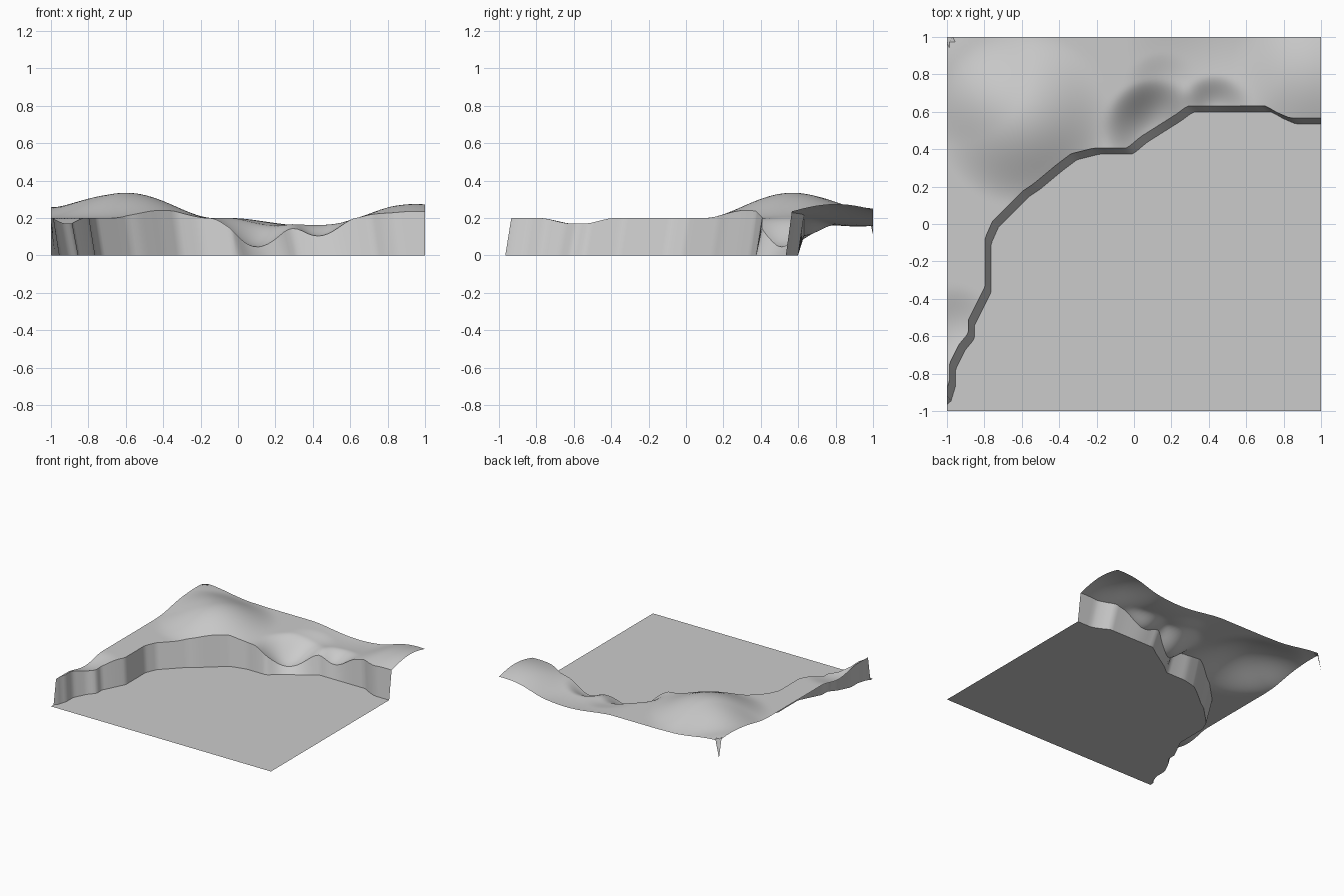
import bpy, bmesh, math
from mathutils import Vector

if "Cube" in bpy.data.objects:
    bpy.data.objects.remove(bpy.data.objects["Cube"])

stone = bpy.data.materials.new("plain grey")
stone.diffuse_color = (0.6, 0.6, 0.6, 1)
stone.use_nodes = True
stone.node_tree.nodes["Principled BSDF"].inputs["Base Color"].default_value = (0.6, 0.6, 0.6, 1)

# Course of the cliff: west part up to the bend, then east part
BEND = (-0.58, 0.16)
WEST = [(-1, -0.95), (-0.97, -0.85), (-0.97, -0.76), (-0.92, -0.66), (-0.87, -0.6),
        (-0.87, -0.53), (-0.82, -0.43), (-0.78, -0.35), (-0.78, -0.09), (-0.74, 0), BEND]
EAST = [BEND, (-0.52, 0.2), (-0.4, 0.3), (-0.32, 0.36), (-0.2, 0.39), (-0.02, 0.39),
        (0.05, 0.45), (0.24, 0.57), (0.3, 0.615), (0.72, 0.615), (0.78, 0.58),
        (0.85, 0.55), (1, 0.55)]

# Hills and hollows: x, y, radius, height
BUMPS = [(-0.6, 0.57, 0.47, 0.135), (-1, 0.87, 0.45, 0.06), (0.95, 0.8, 0.42, 0.075),
         (0.4, 0.92, 0.45, -0.045), (0.11, 0.5, 0.28, -0.155), (0.43, 0.6, 0.2, -0.085),
         (0.15, 0.72, 0.2, -0.025), (-0.96, -0.56, 0.23, -0.037)]


def height(x, y):
    z = 0.2
    for bx, by, r, h in BUMPS:
        u = ((x - bx) ** 2 + (y - by) ** 2) / r ** 2
        if u < 1:
            z += h * (1 - u) ** 2
    return z


def resample(path, n):
    """Evenly spaced points along a polyline."""
    pts = [Vector(p) for p in path]
    lengths = [(b - a).length for a, b in zip(pts, pts[1:])]
    out = []
    for k in range(n + 1):
        d, i = sum(lengths) * k / n, 0
        while i < len(lengths) - 1 and d > lengths[i]:
            d -= lengths[i]
            i += 1
        out.append(pts[i].lerp(pts[i + 1], min(1, d / lengths[i])))
    return out


def finish(name, bm):
    bmesh.ops.remove_doubles(bm, verts=bm.verts, dist=0.0005)
    mesh = bpy.data.meshes.new(name)
    bm.to_mesh(mesh)
    bm.free()
    mesh.materials.append(stone)
    obj = bpy.data.objects.new(name, mesh)
    bpy.context.collection.objects.link(obj)
    bpy.ops.object.select_all(action='DESELECT')
    obj.select_set(True)
    bpy.context.view_layer.objects.active = obj
    bpy.ops.object.shade_smooth_by_angle(angle=math.radians(50))


def sheet(name, rows):
    """Surface through equally long rows of points."""
    bm = bmesh.new()
    grid = [[bm.verts.new(p) for p in row] for row in rows]
    for low, high in zip(grid, grid[1:]):
        for i in range(len(low) - 1):
            bm.faces.new((low[i], low[i + 1], high[i + 1], high[i]))
    finish(name, bm)


def shifted(line, d):
    """Move the cliff line sideways and keep it within the tile."""
    out = [Vector((max(-1, min(1, p.x - d)), p.y + d)) for p in line]
    out[0].x, out[-1].x = -1, 1
    return out


n_west, n_east, n_rows = 60, 64, 30
line = resample(WEST, n_west) + resample(EAST, n_east)[1:]
foot, brow = shifted(line, -0.016), shifted(line, 0.016)
rim = resample([brow[0], (-1, 1)], n_west) + resample([(-1, 1), (1, 1)], n_east)[1:]

# Flat ground in front of the cliff
bm = bmesh.new()
outline = [(-1, -1), (1, -1)] + [tuple(p) for p in reversed(foot)]
edge = []
for x, y in outline:
    if not edge or (edge[-1].co.xy - Vector((x, y))).length > 0.001:
        edge.append(bm.verts.new((x, y, 0)))
ground = bm.faces.new(edge)
bmesh.ops.triangulate(bm, faces=[ground])
finish("ground", bm)

# Steep cliff wall
sheet("cliff_wall", [[(p.x, p.y, 0) for p in foot],
                     [(p.x, p.y, height(p.x, p.y)) for p in brow]])

# Rolling plateau from the cliff brow to the outer rim
rows = []
for j in range(n_rows + 1):
    pts = [a.lerp(b, j / n_rows) for a, b in zip(brow, rim)]
    rows.append([(p.x, p.y, height(p.x, p.y)) for p in pts])
rows[-1][n_west] = (-1, 1, 0.11)  # corner drops to a point
sheet("plateau", rows)
